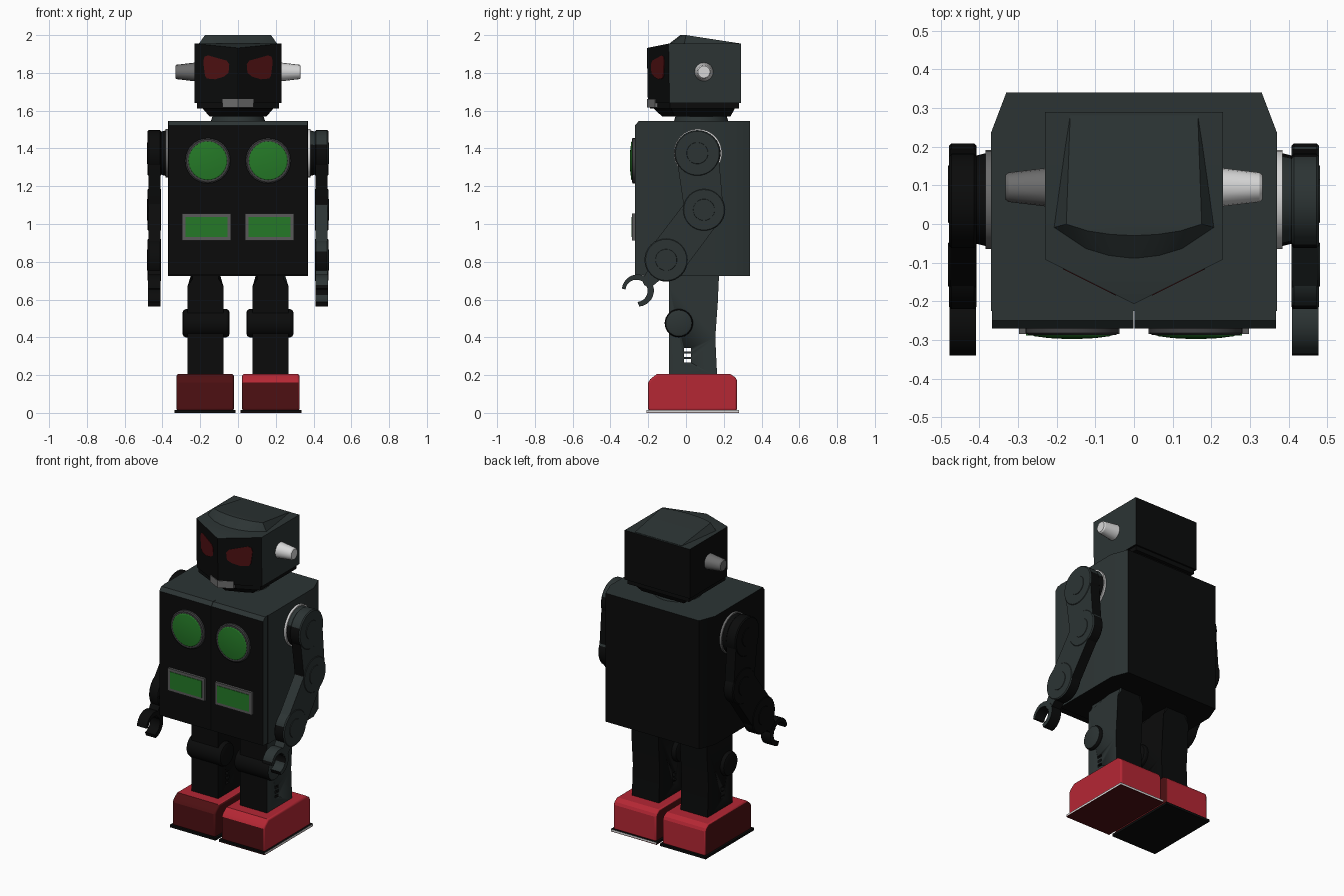
import bpy, bmesh, math

if "Cube" in bpy.data.objects:
    bpy.data.objects.remove(bpy.data.objects["Cube"])


def material(name, r, g, b):
    m = bpy.data.materials.new(name)
    m.diffuse_color = (r, g, b, 1)
    m.use_nodes = True
    m.node_tree.nodes["Principled BSDF"].inputs["Base Color"].default_value = m.diffuse_color
    return m


SLATE = material("dark slate", .025, .034, .034)
BLACK = material("near black", .0032, .0034, .0034)
RED = material("boot red", .46, .020, .034)
DEEP = material("deep red", .075, .005, .006)
GREEN = material("lamp green", .018, .19, .020)
SILVER = material("silver", .68, .68, .68)
MID = material("mid grey", .15, .15, .15)
GREY = material("frame grey", .10, .10, .10)
RING = material("ring grey", .05, .05, .052)

# two-tone finishes: base colour, second colour, rule (face normal, face centre)
BODY = (BLACK, SLATE, lambda n, c: n.x > .6 or n.z > .3)
LIMB = (BLACK, SLATE, lambda n, c: c.x > 0 and (n.x > .3 or n.z > .3))
LEG = (BLACK, SLATE, lambda n, c: c.x > 0 and n.x > .6)
BOOT = (DEEP, RED, lambda n, c: n.y > .3 or n.z > .9 or (c.x > 0 and (n.x > .6 or n.z > .3)))
SOLE = (BLACK, SILVER, lambda n, c: c.x > 0 and (n.x > .6 or n.y > .6))
METAL = (MID, SILVER, lambda n, c: c.x > 0)


def finish(name, bm, mat, mirror, bevel):
    bm.normal_update()
    bmesh.ops.recalc_face_normals(bm, faces=bm.faces[:])
    if mirror:
        copy = bmesh.ops.duplicate(bm, geom=bm.verts[:] + bm.edges[:] + bm.faces[:])["geom"]
        for v in copy:
            if isinstance(v, bmesh.types.BMVert):
                v.co.x *= -1
        bmesh.ops.reverse_faces(bm, faces=[f for f in copy if isinstance(f, bmesh.types.BMFace)])
    bm.normal_update()
    tones = mat if isinstance(mat, tuple) else (mat,)
    if len(tones) == 3:
        for f in bm.faces:
            f.material_index = int(tones[2](f.normal, f.calc_center_median()))
    me = bpy.data.meshes.new(name)
    bm.to_mesh(me)
    bm.free()
    ob = bpy.data.objects.new(name, me)
    bpy.context.collection.objects.link(ob)
    for m in tones[:2]:
        me.materials.append(m)
    if bevel:
        b = ob.modifiers.new("bevel", 'BEVEL')
        b.width, b.segments, b.limit_method = bevel, 3, 'ANGLE'
        b.angle_limit = math.radians(50)
    bpy.ops.object.select_all(action='DESELECT')
    ob.select_set(True)
    bpy.context.view_layer.objects.active = ob
    bpy.ops.object.shade_smooth_by_angle(angle=math.radians(25))
    return ob


def place(axis, a, b, t):
    return {'x': (t, a, b), 'y': (a, t, b), 'z': (a, b, t)}[axis]


def prism(name, pts, axis, lo, hi, mat, mirror=False, bevel=0, shear=0):
    """Extrude an outline along an axis; shear pushes y back with |x|."""
    bm = bmesh.new()
    ends = [[bm.verts.new(place(axis, a, b, t)) for a, b in pts] for t in (lo, hi)]
    n = len(pts)
    for e in ends:
        bm.faces.new(e)
    for i in range(n):
        j = (i + 1) % n
        bm.faces.new((ends[0][i], ends[0][j], ends[1][j], ends[1][i]))
    for v in bm.verts:
        v.co.y += shear * abs(v.co.x)
    return finish(name, bm, mat, mirror, bevel)


def hull(name, pts, mat, mirror=False, bevel=0):
    bm = bmesh.new()
    for p in pts:
        bm.verts.new(p)
    r = bmesh.ops.convex_hull(bm, input=bm.verts)
    junk = {g for k in ("geom_interior", "geom_unused") for g in r[k] if isinstance(g, bmesh.types.BMVert)}
    bmesh.ops.delete(bm, geom=list(junk), context='VERTS')
    bmesh.ops.dissolve_limit(bm, angle_limit=.01, verts=bm.verts, edges=bm.edges)
    return finish(name, bm, mat, mirror, bevel)


def circle(a, b, r, n=32):
    return [(a + r * math.cos(2 * math.pi * i / n), b + r * math.sin(2 * math.pi * i / n)) for i in range(n)]


def rings(axis, a, b, steps, n=32):
    return [place(axis, p, q, t) for t, r in steps for p, q in circle(a, b, r, n)]


def rect(a0, a1, b0, b1):
    return [(a0, b0), (a1, b0), (a1, b1), (a0, b1)]


def both(pts):
    return [(s * x, y, z) for s in (1, -1) for x, y, z in pts]


# torso with chamfered back corners and two front doors
prism("torso", [(-.37, -.225), (.37, -.225), (.37, .235), (.33, .34), (-.33, .34), (-.37, .235)],
      'z', .725, 1.545, BODY)
prism("front_door", [(-.22, .73), (-.27, .73), (-.27, 1.522), (-.25, 1.545), (-.22, 1.545)],
      'x', .001, .367, BODY, True)

# chest lamps and lower windows
hull("lamp_ring", rings('y', .16, 1.335, [(-.265, .12), (-.282, .12), (-.287, .113)]), RING, True)
hull("lamp_lens", rings('y', .16, 1.335, [(-.283, .108), (-.290, .098), (-.295, .06), (-.297, .02)]), GREEN, True)
prism("window_frame", rect(.037, .297, .912, 1.055), 'y', -.285, -.265, GREY, True)
prism("window_pane", rect(.055, .279, .93, 1.037), 'y', -.288, -.28, GREEN, True)

# neck and tapered chin
hull("neck", rings('z', 0, .08, [(1.54, .145), (1.572, .135)]), SLATE)
hull("chin_taper", both([(.19, .26, 1.615), (.19, -.08, 1.615), (0, -.175, 1.615),
                         (.15, .235, 1.568), (.15, -.06, 1.568), (0, -.125, 1.568)]), BLACK)
chin = [(-.218, .28), (-.218, -.085), (0, -.19), (.218, -.085), (.218, .28)]
prism("chin", chin, 'z', 1.612, 1.645, BLACK)

# wedge-fronted head and raised cap
hull("head", both([(.23, .29, 1.64), (.23, -.087, 1.64), (0, -.202, 1.64),
                   (.23, .29, 1.955), (.23, -.092, 1.955), (0, -.207, 1.932)]), BODY)
hull("cap", both([(.21, -.01, 1.95), (.12, -.07, 1.95), (.06, -.088, 1.95), (0, -.095, 1.95), (.165, .28, 1.95),
                  (.175, 0, 2), (.12, -.018, 2), (.06, -.027, 2), (0, -.03, 2), (.165, .28, 1.957)]), SLATE)

# face details follow the wedge
prism("eye", [(.05, 1.80), (.075, 1.78), (.12, 1.766), (.165, 1.77), (.175, 1.785), (.184, 1.86), (.178, 1.885),
              (.16, 1.893), (.06, 1.865), (.046, 1.845)], 'y', -.2085, -.20, DEEP, True, shear=.5)
prism("mouth", rect(0, .083, 1.617, 1.662), 'y', -.2065, -.18, MID, True, shear=.5)

# ear cones
hull("ear_cone", rings('x', .095, 1.805, [(.225, .05), (.325, .038), (.332, .032)], 16), METAL, True)

# arms: linked plates with round joints
SH, EL, WR = (.06, 1.375), (.095, 1.075), (-.105, .81)


def link(name, p, q, rp, rq):
    hull(name, [pt for c, r in ((p, rp), (q, rq)) for pt in rings('x', *c, [(.41, r), (.475, r)])], LIMB, True)


hull("shoulder_washer", rings('x', .063, 1.375, [(.365, .128), (.384, .128)]), METAL, True)
hull("shoulder_collar", rings('x', .063, 1.375, [(.384, .12), (.415, .112)]), LIMB, True)
link("upper_arm", SH, EL, .112, .103)
link("forearm", EL, WR, .103, .105)
link("wrist", WR, (-.195, .70), .06, .034)
for name, c, r in (("shoulder", SH, .122), ("elbow", EL, .113), ("wrist", WR, .115)):
    hull(name + "_joint", rings('x', *c, [(.407, r - .006), (.413, r), (.472, r), (.478, r - .006)]), LIMB, True)
    hull(name + "_hub", rings('x', *c, [(.47, .06), (.481, .056)]), LIMB, True)

# open hook hands
N = 20
angles = [math.radians(-85 + 258 * i / N) for i in range(N + 1)]
hook = [(-.255 + .085 * math.cos(a), .648 + .085 * math.sin(a)) for a in angles]
hook += [(-.262 + .059 * math.cos(a), .646 + .059 * math.sin(a)) for a in reversed(angles)]
prism("hook_hand", hook, 'x', .409, .477, LIMB, True)

# legs with narrowed tops, pierced by three slots
leg = prism("leg", [(-.09, .19), (.165, .19), (.155, .40), (.168, .58), (.172, .67), (.174, .71), (.174, .76),
                    (-.09, .76), (-.09, .71), (-.09, .67)], 'x', .077, .267, LEG, True)
for v in leg.data.vertices:
    if v.co.z > .7:
        side = math.copysign(.172, v.co.x)
        v.co.x = side + (v.co.x - side) * .72
for z in (.275, .305, .335):
    cutter = prism("slot_cutter", rect(-.010, .026, z - .009, z + .009), 'x', -.4, .4, BLACK)
    cutter.hide_render = True
    cut = leg.modifiers.new("slot", 'BOOLEAN')
    cut.operation, cut.solver, cut.object = 'DIFFERENCE', 'EXACT', cutter
    bpy.context.view_layer.objects.active = leg
    bpy.ops.object.modifier_apply(modifier=cut.name)
    bpy.data.objects.remove(cutter)
hull("knee_roller", rings('x', -.038, .475, [(.045, .058), (.05, .069), (.062, .075), (.276, .075),
                                             (.288, .069), (.293, .058)]), LEG, True)

# boots on thin flanged soles
prism("boot", [(-.2, .012), (-.2, .16), (-.19, .178), (-.155, .205), (.235, .205), (.262, .187), (.27, .17),
               (.27, .012)], 'x', .022, .325, BOOT, True, bevel=.01)
prism("sole_flange", rect(.012, .335, -.21, .28), 'z', .003, .015, SOLE, True)
prism("right_sole", rect(.012, .335, -.21, .28), 'z', 0, .004, DEEP)
prism("left_sole", rect(-.335, -.012, -.21, .28), 'z', 0, .004, BLACK)
